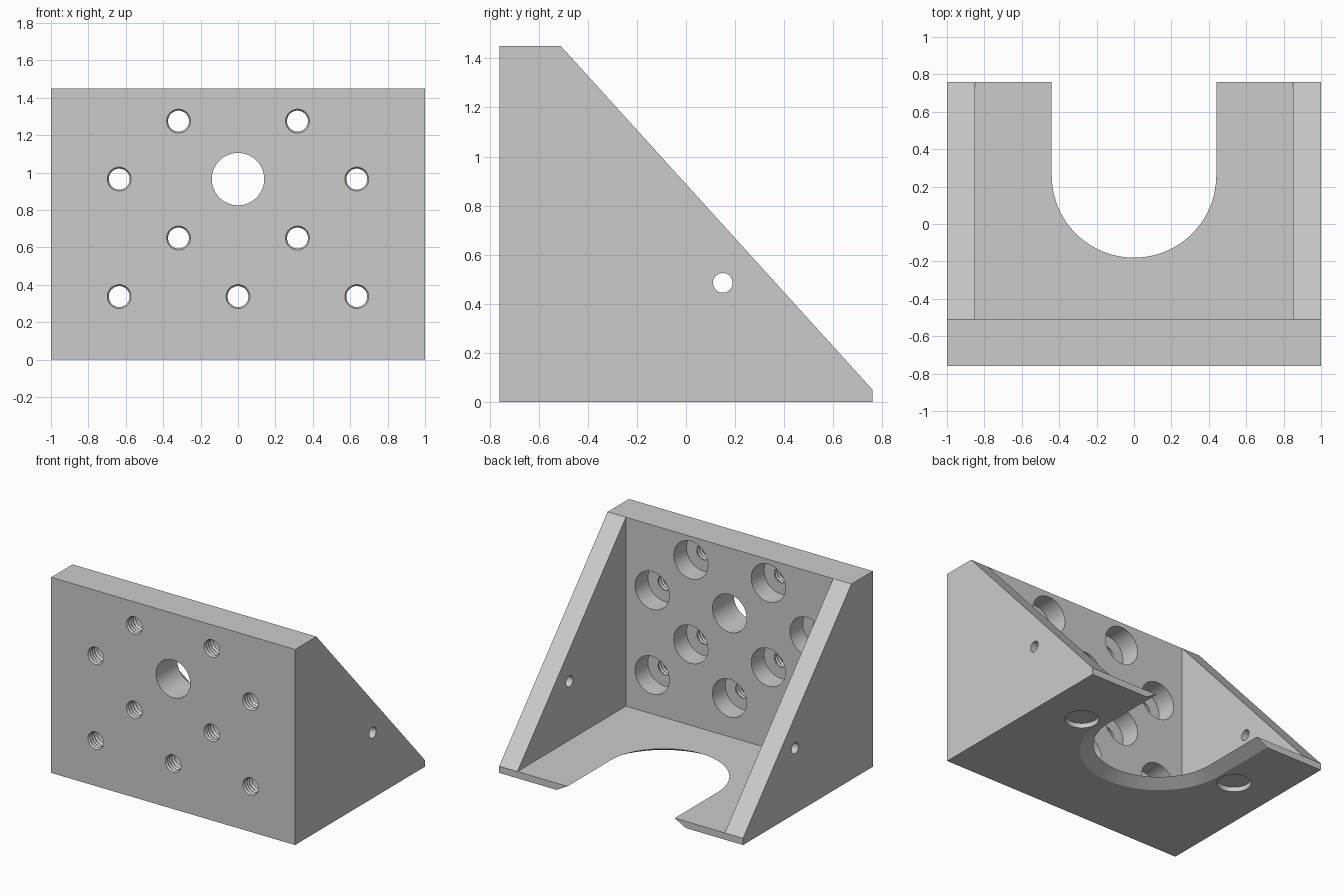
import bpy
import bmesh
import math

cube = bpy.data.objects.get("Cube")
if cube:
    bpy.data.objects.remove(cube, do_unlink=True)

# Main sizes
HALF_WIDTH, FRONT, BACK, HEIGHT = 1.0, -0.76, 0.76, 1.45
WALL_BACK, FLOOR_TOP, GUSSET_INNER = -0.51, 0.05, 0.85

grey = bpy.data.materials.new("plain grey")
grey.use_nodes = True
grey.diffuse_color = (0.6, 0.6, 0.6, 1)
grey.node_tree.nodes["Principled BSDF"].inputs["Base Color"].default_value = (0.6, 0.6, 0.6, 1)


def loft(name, rings):
    """Closed solid skinned through rings of equal point count."""
    bm = bmesh.new()
    loops = [[bm.verts.new(p) for p in ring] for ring in rings]
    count = len(loops[0])
    for a, b in zip(loops, loops[1:]):
        for i in range(count):
            j = (i + 1) % count
            bm.faces.new((a[i], a[j], b[j], b[i]))
    bm.faces.new(loops[0])
    bm.faces.new(loops[-1])
    bmesh.ops.recalc_face_normals(bm, faces=bm.faces)
    mesh = bpy.data.meshes.new(name)
    bm.to_mesh(mesh)
    bm.free()
    mesh.materials.append(grey)
    obj = bpy.data.objects.new(name, mesh)
    bpy.context.collection.objects.link(obj)
    return obj


def lathe(name, centre, axis, profile, sides=48):
    """Solid of revolution; profile holds (position along axis, radius)."""
    rings = []
    for along, r in profile:
        ring = []
        for k in range(sides):
            t = 2 * math.pi * k / sides
            p = [0, 0, 0]
            p[axis] = along
            p[(axis + 1) % 3] = r * math.cos(t)
            p[(axis + 2) % 3] = r * math.sin(t)
            ring.append([c + d for c, d in zip(centre, p)])
        rings.append(ring)
    return loft(name, rings)


def prism(name, outline, half):
    """Side outline in y and z, extruded across x."""
    return loft(name, [[(x, y, z) for y, z in outline] for x in (-half, half)])


# Body: wedge-shaped side outline across the full width
bracket = prism("angle_bracket", [
    (FRONT, 0), (BACK, 0), (BACK, FLOOR_TOP), (WALL_BACK, HEIGHT), (FRONT, HEIGHT)], HALF_WIDTH)

# Pocket between the two gussets
cutters = [prism("pocket_cutter", [
    (WALL_BACK, FLOOR_TOP), (1, FLOOR_TOP), (1, 2), (WALL_BACK, 2)], GUSSET_INNER)]


# U-shaped slot in the floor, flaring towards the underside
def slot_ring(z):
    r = 0.53 - 1.8 * z
    arc = [math.pi * (1 + k / 48) for k in range(49)]
    pts = [(r * math.cos(t), 0.26 + r * math.sin(t), z) for t in arc]
    return [(-r, 1, z)] + pts + [(r, 1, z)]


cutters.append(loft("slot_cutter", [slot_ring(-0.05), slot_ring(0.15)]))

# Large centre hole through the wall
cutters.append(lathe("centre_hole_cutter", (0, 0, 0.965), 1, [(-0.9, 0.14), (-0.4, 0.14)], 64))

# Threaded holes with a wide counterbore on the inside
thread = [(-0.8, 0.064)]
for k in range(4):
    y = FRONT + 0.004 + k * 0.025
    thread += [(y, 0.064), (y + 0.0125, 0.056)]
bore = [(-0.66, 0.056), (-0.66, 0.14), (-0.45, 0.14)]
spots = [(0, 0.337)]
for x, z in [(0.635, 0.337), (0.318, 0.65), (0.635, 0.965), (0.318, 1.275)]:
    spots += [(x, z), (-x, z)]
for x, z in spots:
    cutters.append(lathe("screw_hole_cutter", (x, 0, z), 1, thread + bore))

# Mirrored gusset pin holes and round recesses under the floor
for side in (-1, 1):
    cutters.append(lathe("pin_hole_cutter", (side * 0.925, 0.15, 0.485), 0,
                         [(-0.12, 0.04), (0.12, 0.04)], 32))
    cutters.append(lathe("recess_cutter", (side * 0.667, 0.25, 0), 2,
                         [(-0.05, 0.115), (0.035, 0.115)]))

# Cut everything out of the body
bpy.ops.object.select_all(action="DESELECT")
bpy.context.view_layer.objects.active = bracket
bracket.select_set(True)
for cutter in cutters:
    mod = bracket.modifiers.new("cut", "BOOLEAN")
    mod.operation = "DIFFERENCE"
    mod.solver = "EXACT"
    mod.object = cutter
    bpy.ops.object.modifier_apply(modifier=mod.name)
    bpy.data.objects.remove(cutter, do_unlink=True)

bpy.ops.object.shade_smooth_by_angle(angle=math.radians(20))
